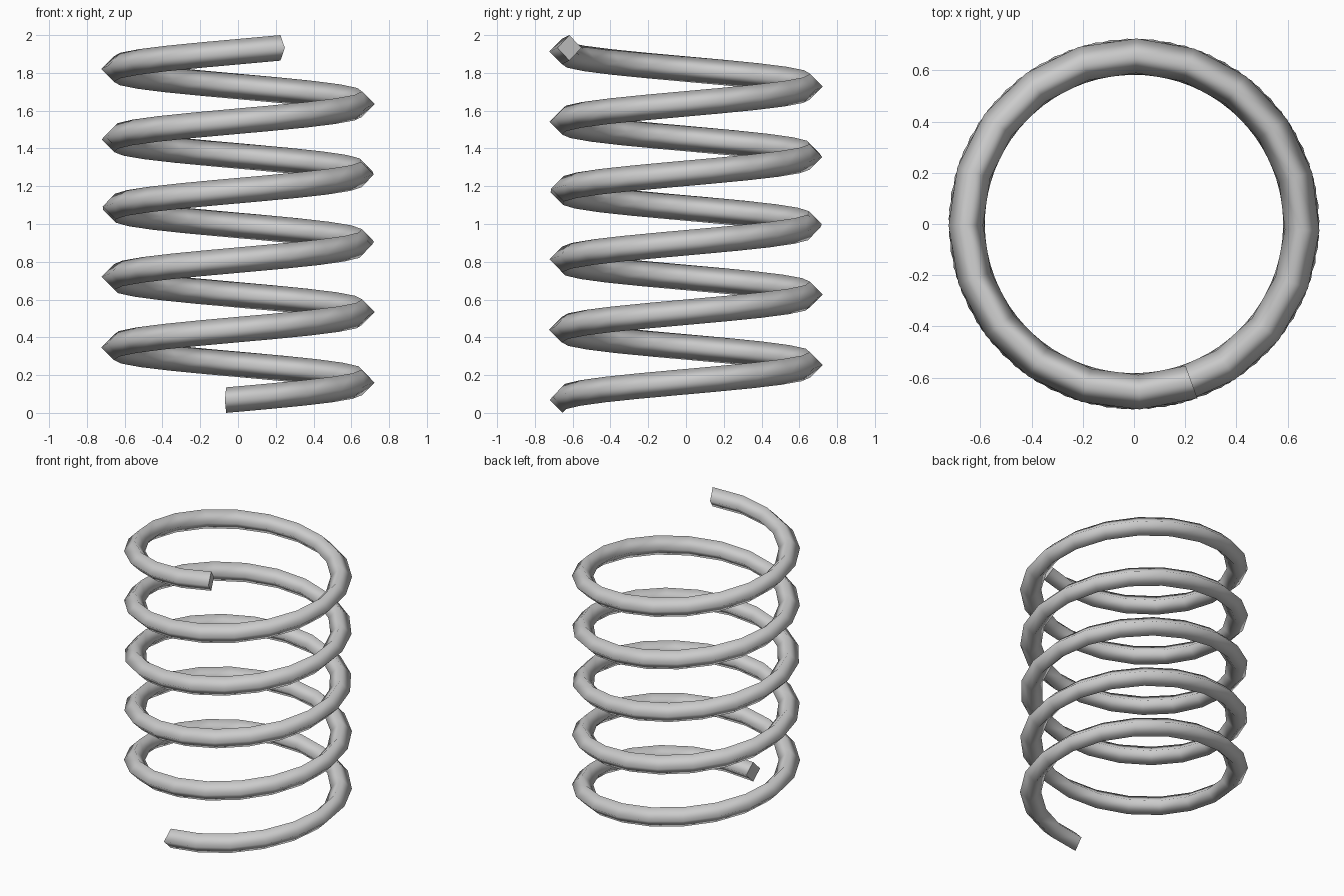
import bpy, bmesh
from math import radians, sin, cos, pi

cube = bpy.data.objects.get("Cube")
if cube:
    bpy.data.objects.remove(cube, do_unlink=True)

# Coil dimensions
COIL_R, WIRE_R = 0.657, 0.0675
START, END = radians(-95.5), radians(1730)
STEPS, SIDES = 100, 4

steel = bpy.data.materials.new("grey steel")
steel.use_nodes = True
grey = (0.6, 0.6, 0.6, 1)
steel.diffuse_color = grey
steel.node_tree.nodes["Principled BSDF"].inputs["Base Color"].default_value = grey

bm = bmesh.new()


def wire_ring(t):
    """Upright diamond section of the wire at fraction t of the coil."""
    a = START + (END - START) * t
    z = WIRE_R + (2 - 2 * WIRE_R) * t
    ring = []
    for k in range(SIDES):
        b = 2 * pi * k / SIDES
        r = COIL_R + WIRE_R * cos(b)
        ring.append(bm.verts.new((r * cos(a), r * sin(a), z + WIRE_R * sin(b))))
    return ring


# Wire swept up the helix
rings = [wire_ring(i / STEPS) for i in range(STEPS + 1)]
for low, high in zip(rings, rings[1:]):
    for k in range(SIDES):
        n = (k + 1) % SIDES
        bm.faces.new((low[k], low[n], high[n], high[k])).smooth = True

# Flat cut ends with crisp rims
for ring in (rings[0], rings[-1]):
    cap = bm.faces.new(ring)
    for edge in cap.edges:
        edge.smooth = False

bmesh.ops.recalc_face_normals(bm, faces=bm.faces[:])
mesh = bpy.data.meshes.new("coil_spring")
bm.to_mesh(mesh)
bm.free()
mesh.materials.append(steel)
bpy.context.collection.objects.link(bpy.data.objects.new("coil_spring", mesh))
